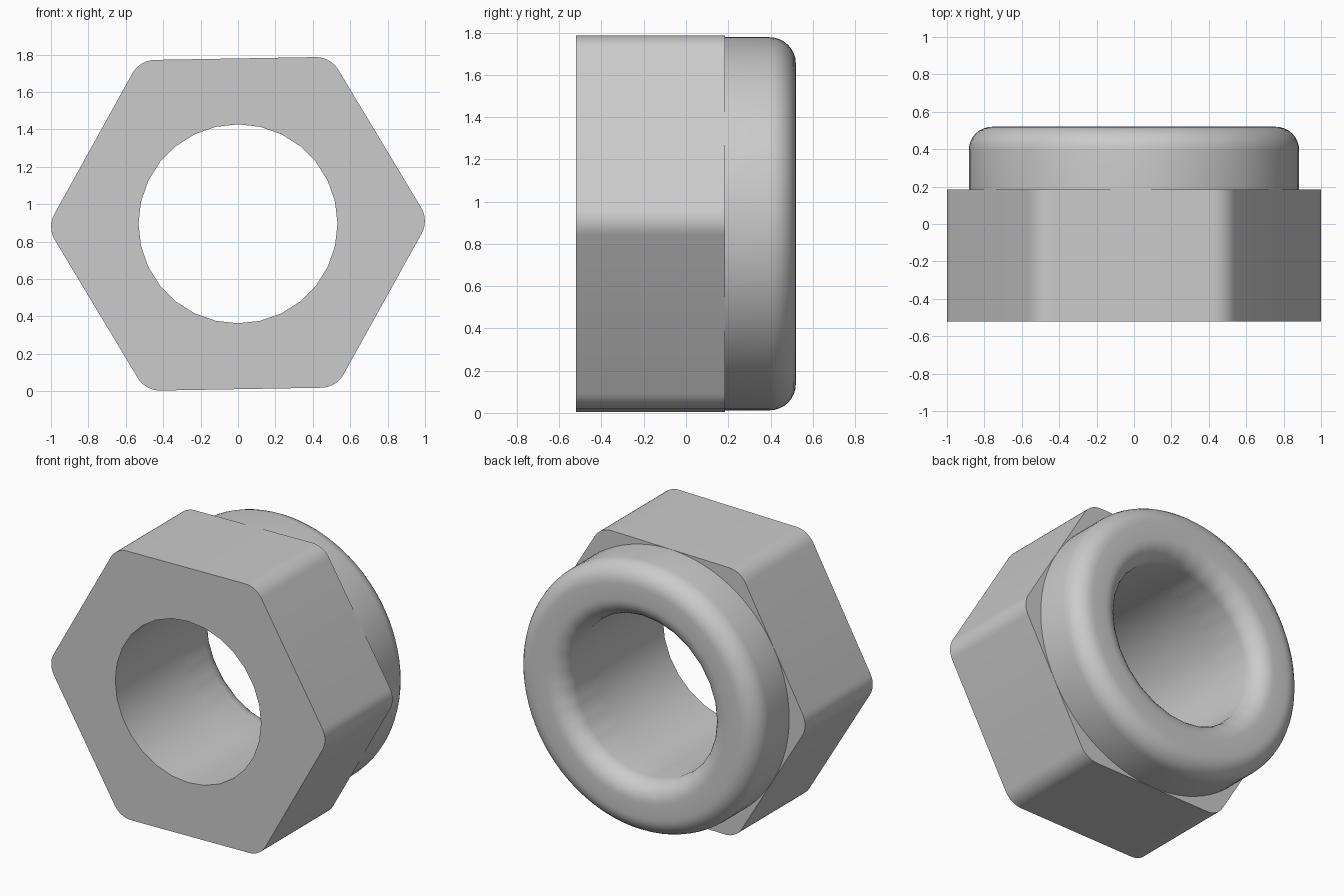
import bpy, bmesh, math
from math import pi, cos, sin

cube = bpy.data.objects.get("Cube")
if cube:
    bpy.data.objects.remove(cube)

CENTRE_Z = 0.895
FRONT, STEP, BACK = -0.52, 0.185, 0.52
BORE_R, BORE_SIDES = 0.532, 28
COLLAR_R, FILLET = 0.883, 0.125
APOTHEM, CORNER_R = 0.884, 0.14
TILT = math.radians(1.0)

steel = bpy.data.materials.new("grey_steel")
steel.use_nodes = True
grey = (0.6, 0.6, 0.6, 1)
steel.diffuse_color = grey
steel.node_tree.nodes["Principled BSDF"].inputs["Base Color"].default_value = grey


def bore_radius(a):
    """Radius of the many-sided bore in direction a."""
    half = pi / BORE_SIDES
    return BORE_R * cos(half) / cos(a % (2 * half) - half)


def ring(bm, points, y):
    return [bm.verts.new((x, y, z + CENTRE_Z)) for x, z in points]


def skin(bm, a, b):
    n = len(a)
    for i in range(n):
        j = (i + 1) % n
        bm.faces.new((a[i], a[j], b[j], b[i]))


def finish(bm, name):
    bmesh.ops.recalc_face_normals(bm, faces=bm.faces)
    mesh = bpy.data.meshes.new(name)
    bm.to_mesh(mesh)
    bm.free()
    mesh.materials.append(steel)
    obj = bpy.data.objects.new(name, mesh)
    bpy.context.collection.objects.link(obj)
    bpy.ops.object.select_all(action='DESELECT')
    obj.select_set(True)
    bpy.context.view_layer.objects.active = obj
    bpy.ops.object.shade_smooth_by_angle(angle=math.radians(35))


# Hexagon with rounded corners, pierced by the bore
outline = []
corner_dist = (APOTHEM - CORNER_R) / cos(pi / 6)
for k in range(6):
    a = TILT + k * pi / 3
    for s in range(9):
        t = a - pi / 6 + s / 8 * pi / 3
        outline.append((corner_dist * cos(a) + CORNER_R * cos(t),
                        corner_dist * sin(a) + CORNER_R * sin(t)))
hole = [(BORE_R * cos(2 * pi * i / BORE_SIDES), BORE_R * sin(2 * pi * i / BORE_SIDES))
        for i in range(BORE_SIDES)]
bm = bmesh.new()
outer = [ring(bm, outline, y) for y in (FRONT, STEP)]
inner = [ring(bm, hole, y) for y in (FRONT, STEP)]
skin(bm, *outer)
skin(bm, *inner)
for o, i in zip(outer, inner):
    edges = [bm.edges.get((loop[k - 1], loop[k])) for loop in (o, i) for k in range(len(loop))]
    bmesh.ops.triangle_fill(bm, edges=edges, use_beauty=True)
finish(bm, "hexagon_body")

# Round collar: outer wall, two fillets, then the bore
SIDES = BORE_SIDES * 3
angles = [2 * pi * i / SIDES for i in range(SIDES)]
arc = [s / 8 * pi / 2 for s in range(9)]
bm = bmesh.new()
profile = [(lambda a: COLLAR_R, STEP)]
profile += [(lambda a, t=t: COLLAR_R - FILLET * (1 - cos(t)), BACK - FILLET * (1 - sin(t)))
            for t in arc]
profile += [(lambda a, t=t: bore_radius(a) + FILLET * (1 - sin(t)), BACK - FILLET * (1 - cos(t)))
            for t in arc]
profile.append((bore_radius, STEP))
rings = [ring(bm, [(r(a) * cos(a), r(a) * sin(a)) for a in angles], y) for r, y in profile]
for a, b in zip(rings, rings[1:]):
    skin(bm, a, b)
skin(bm, rings[-1], rings[0])
finish(bm, "round_collar")
